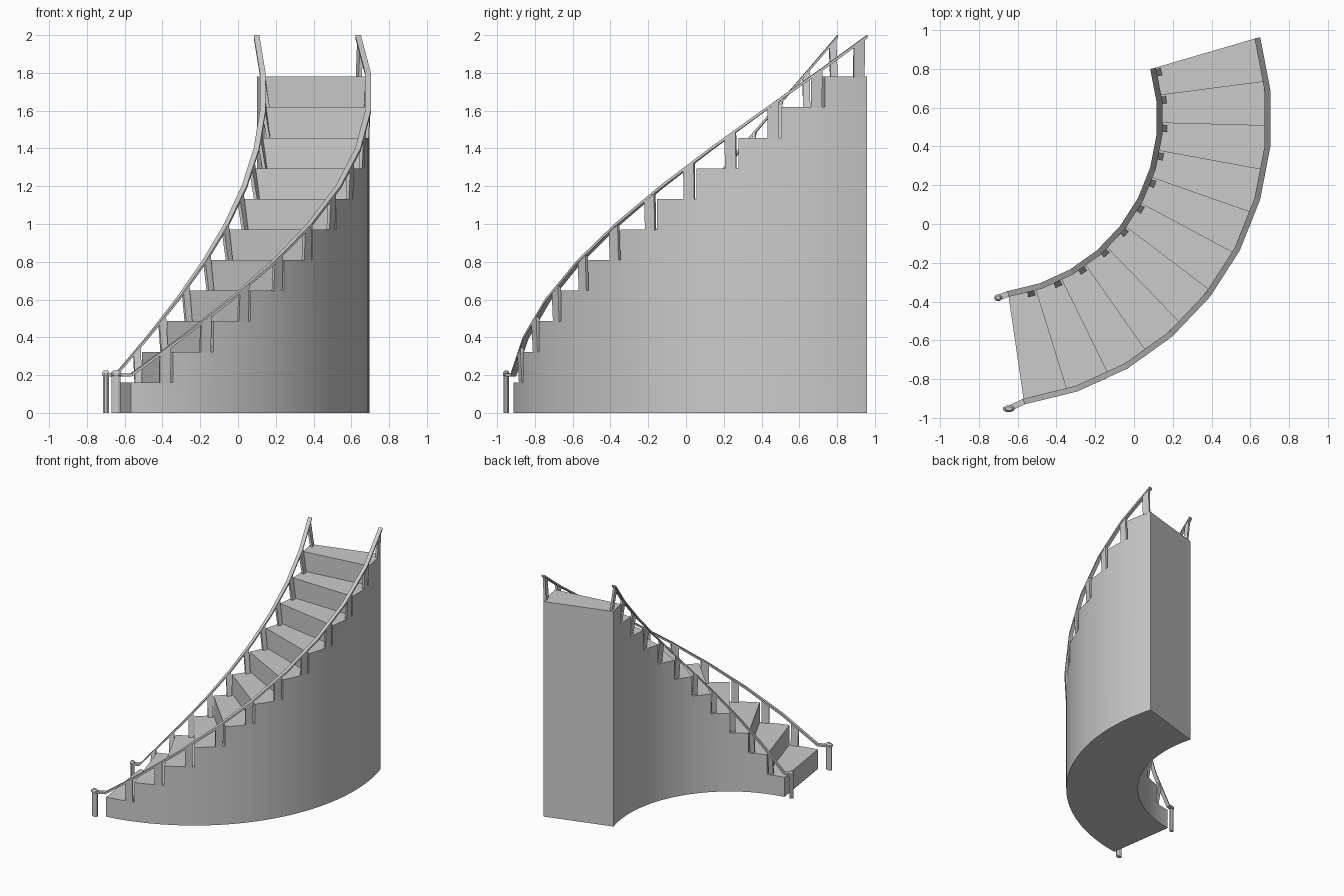
import bpy, bmesh
from math import cos, sin, radians, pi
from mathutils import Vector

if "Cube" in bpy.data.objects:
    bpy.data.objects.remove(bpy.data.objects["Cube"])

CX, CY = -0.78, 0.545            # centre of the curve
R_IN, R_OUT = 0.918, 1.475       # inner and outer wall radii
A0, A1 = radians(-81.7), radians(16.3)
STEPS, RISE, SUB = 11, 1.78 / 11, 4
DA = (A1 - A0) / STEPS


def polar(r, a, z):
    return Vector((CX + r * cos(a), CY + r * sin(a), z))


def finish(bm, name, smooth=False):
    bmesh.ops.recalc_face_normals(bm, faces=bm.faces)
    me = bpy.data.meshes.new(name)
    bm.to_mesh(me)
    bm.free()
    ob = bpy.data.objects.new(name, me)
    bpy.context.collection.objects.link(ob)
    if smooth:
        bpy.ops.object.select_all(action='DESELECT')
        ob.select_set(True)
        bpy.context.view_layer.objects.active = ob
        bpy.ops.object.shade_smooth_by_angle(angle=radians(30))
    return ob


def loft(bm, rings):
    """Skin closed rings of points and cap both ends."""
    vs = [[bm.verts.new(p) for p in ring] for ring in rings]
    n = len(vs[0])
    for a, b in zip(vs, vs[1:]):
        for j in range(n):
            bm.faces.new((a[j], a[(j + 1) % n], b[(j + 1) % n], b[j]))
    bm.faces.new(vs[0][::-1])
    bm.faces.new(vs[-1])


# Solid stepped body: walls, treads, risers, floor and back
bm = bmesh.new()
base = [[bm.verts.new(polar(r, A0 + DA * k / SUB, 0)) for k in range(STEPS * SUB + 1)]
        for r in (R_IN, R_OUT)]
prev = [base[0][0], base[1][0]]
for s in range(STEPS):
    tops = [[bm.verts.new(polar(r, A0 + DA * (s + k / SUB), RISE * (s + 1)))
             for k in range(SUB + 1)] for r in (R_IN, R_OUT)]
    bm.faces.new((prev[0], prev[1], tops[1][0], tops[0][0]))      # riser
    bm.faces.new(tops[0] + tops[1][::-1])                         # tread
    for side in (0, 1):
        for k in range(SUB):
            b = base[side][s * SUB + k:s * SUB + k + 2]
            loop = [b[0], b[1], tops[side][k + 1], tops[side][k]]
            if k == 0 and s > 0:
                loop.append(prev[side])
            bm.faces.new(loop)
    prev = [tops[0][-1], tops[1][-1]]
bm.faces.new((base[0][-1], base[1][-1], prev[1], prev[0]))
bm.faces.new(base[0] + base[1][::-1])
finish(bm, "stair_body", True)


def rail(name, r, post):
    """Flat faceted handrail starting at its newel post."""
    pts = [Vector((post[0], post[1], 0.2))]
    pts += [polar(r, A0 + (A1 - A0) * i / 9, 0.2 + 1.792 * i / 9) for i in range(10)]
    rings = []
    for i, p in enumerate(pts):
        t = pts[min(i + 1, len(pts) - 1)] - pts[max(i - 1, 0)]
        side = Vector((t.y, -t.x, 0)).normalized() * 0.015
        up = Vector((0, 0, 0.008))
        rings.append([p - side - up, p + side - up, p + side + up, p - side + up])
    bm = bmesh.new()
    loft(bm, rings)
    finish(bm, name)


def balusters(name, r_low, r_high):
    """One thin leaning plate at the back of each tread."""
    bm = bmesh.new()
    for s in range(STEPS):
        mid = A0 + DA * (s + 1) - radians(1.7)
        half = radians(1.15)
        rings = []
        for top, r in ((False, r_low), (True, r_high)):
            ring = []
            for dr, sg in ((-0.009, -1), (0.009, -1), (0.009, 1), (-0.009, 1)):
                a = mid + sg * half
                z = 0.2 + 1.792 * (a - A0) / (A1 - A0) if top else RISE * (s + 1) - 0.005
                ring.append(polar(r + dr, a, z))
            rings.append(ring)
        loft(bm, rings)
    finish(bm, name)


def newel(name, x, y, rx, ry):
    """Octagonal post with a low domed cap."""
    bm = bmesh.new()
    prof = [(0.82, 0), (0.82, 0.195), (1, 0.2), (1, 0.212), (0.55, 0.224)]
    loft(bm, [[Vector((x + rx * f * cos(pi / 4 * (j + .5)),
                       y + ry * f * sin(pi / 4 * (j + .5)), z)) for j in range(8)]
              for f, z in prof])
    finish(bm, name)


for side, r, low, post, size in (
        ("inner", R_IN - 0.003, R_IN + 0.025, (-0.70, -0.38), (0.021, 0.018)),
        ("outer", R_OUT, R_OUT - 0.008, (-0.645, -0.952), (0.031, 0.018))):
    rail(side + "_handrail", r, post)
    balusters(side + "_balusters", low, r)
    newel(side + "_newel_post", *post, *size)
